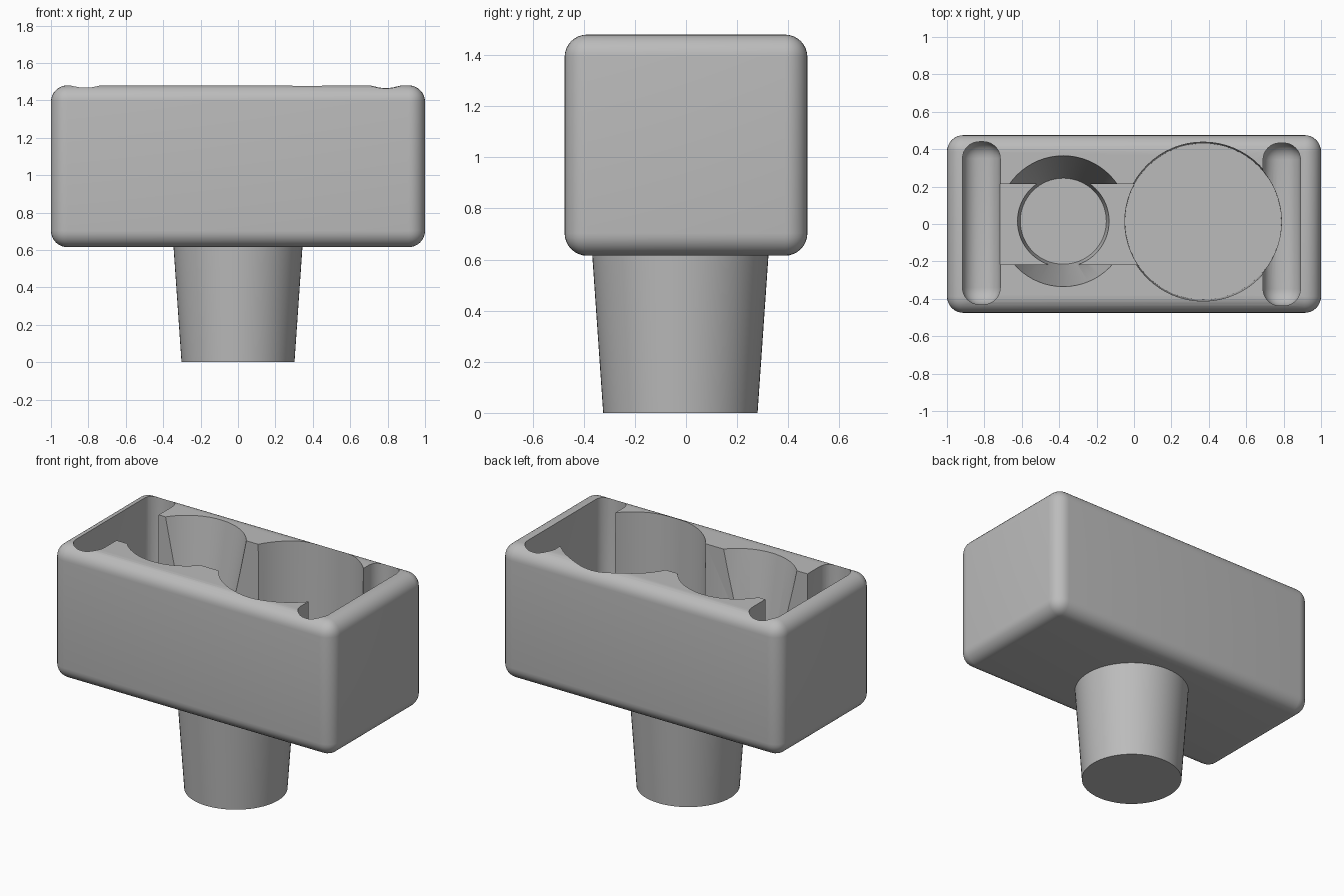
import bpy
import bmesh
import math
from mathutils import Matrix

default = bpy.data.objects.get("Cube")
if default:
    bpy.data.objects.remove(default, do_unlink=True)

TOP, BASE = 1.48, 0.615

grey = bpy.data.materials.new("plain grey")
grey.use_nodes = True
colour = (0.5, 0.5, 0.5, 1)
grey.diffuse_color = colour
grey.node_tree.nodes["Principled BSDF"].inputs["Base Color"].default_value = colour


def finish(name, bm):
    mesh = bpy.data.meshes.new(name)
    bm.to_mesh(mesh)
    bm.free()
    mesh.materials.append(grey)
    obj = bpy.data.objects.new(name, mesh)
    bpy.context.collection.objects.link(obj)
    return obj


def box(name, x0, x1, y0, y1, z0, z1, radius=0):
    bm = bmesh.new()
    bmesh.ops.create_cube(bm, size=1)
    centre = ((x0 + x1) / 2, (y0 + y1) / 2, (z0 + z1) / 2)
    size = (x1 - x0, y1 - y0, z1 - z0)
    for v in bm.verts:
        v.co = [c + s * k for c, s, k in zip(centre, size, v.co)]
    if radius:
        bmesh.ops.bevel(bm, geom=bm.edges[:], offset=radius, segments=8,
                        profile=0.5, affect='EDGES')
    return finish(name, bm)


def cone(name, x, y, z0, z1, r0, r1, sides=64):
    bm = bmesh.new()
    bmesh.ops.create_cone(bm, cap_ends=True, segments=sides, radius1=r0, radius2=r1,
                          depth=z1 - z0, matrix=Matrix.Translation((x, y, (z0 + z1) / 2)))
    return finish(name, bm)


def activate(obj):
    bpy.ops.object.select_all(action='DESELECT')
    obj.select_set(True)
    bpy.context.view_layer.objects.active = obj


def cut(target, cutter):
    cutter.hide_render = True
    mod = target.modifiers.new("pocket", 'BOOLEAN')
    mod.operation = 'DIFFERENCE'
    mod.solver = 'EXACT'
    mod.object = cutter
    activate(target)
    bpy.ops.object.modifier_apply(modifier=mod.name)
    bpy.data.objects.remove(cutter, do_unlink=True)


# Rounded holder body
body = box("holder_body", -1, 1, -0.475, 0.475, BASE, TOP, 0.088)

# Tapered cup and the round well, both continued above the rim
floor = 0.76
slope = (0.35 - 0.23) / (TOP - floor)
cut(body, cone("cup_cutter", -0.378, 0.015, floor, TOP + 0.2, 0.23, 0.35 + 0.2 * slope))
cut(body, cone("well_cutter", 0.37, 0.013, 0.73, TOP + 0.2, 0.418, 0.427))

# Channel joining the end slot, cup and well
cut(body, box("channel_cutter", -0.8, 0.1, -0.217, 0.213, 0.85, TOP + 0.2))

# Rounded slots at both ends
cut(body, box("right_slot_cutter", -0.917, -0.715, -0.43, 0.44, 0.78, TOP + 0.3, 0.09))
cut(body, box("left_slot_cutter", 0.69, 0.89, -0.437, 0.433, 0.78, TOP + 0.3, 0.09))

# Tapered peg below the body
peg = cone("support_peg", 0, -0.022, 0, BASE + 0.02, 0.302, 0.346)

for part in (body, peg):
    activate(part)
    bpy.ops.object.shade_smooth_by_angle(angle=math.radians(30))
